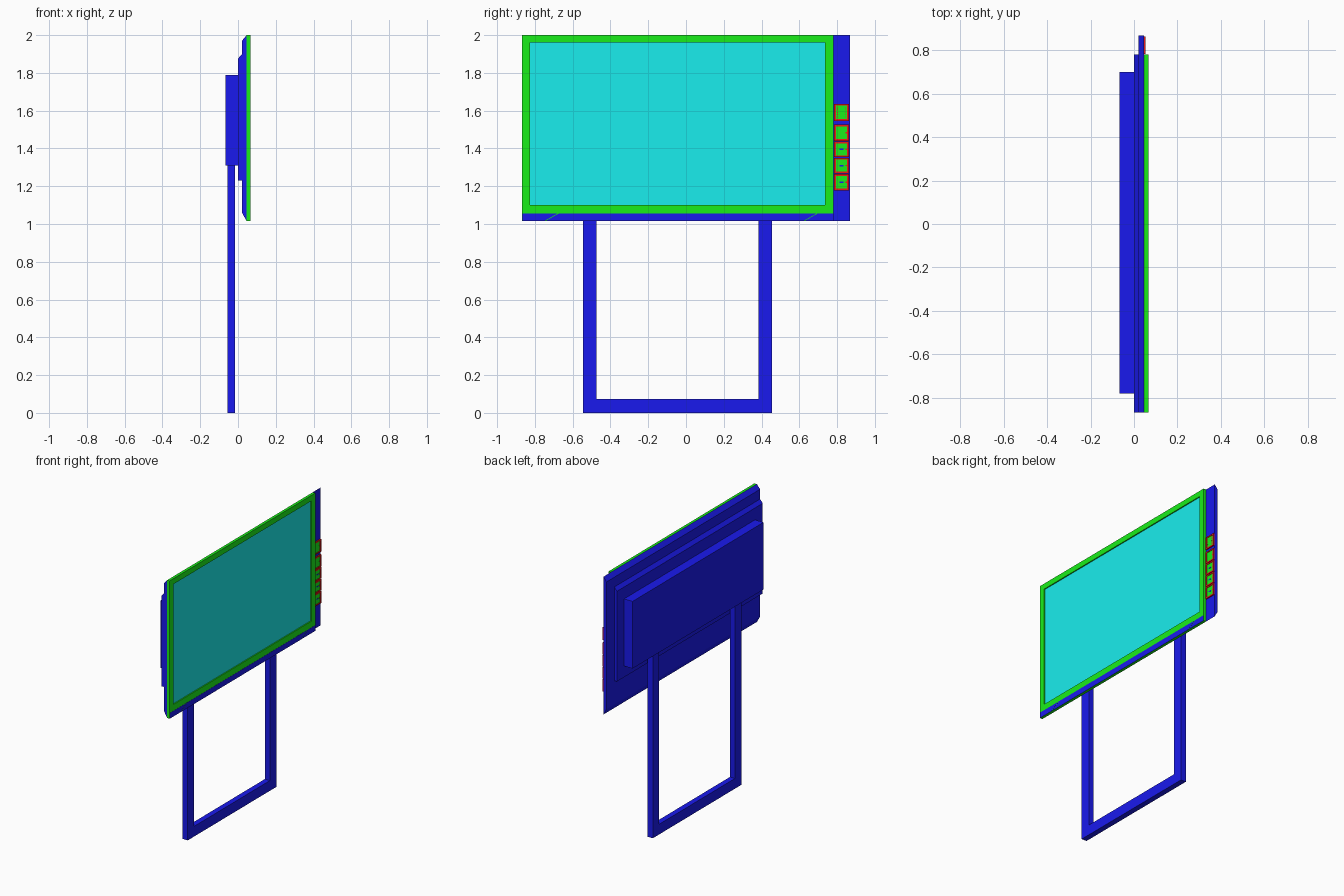
import bpy, bmesh

if "Cube" in bpy.data.objects:
    bpy.data.objects.remove(bpy.data.objects["Cube"])


def material(name, rgb):
    m = bpy.data.materials.new(name)
    m.diffuse_color = (*rgb, 1)
    m.use_nodes = True
    m.node_tree.nodes["Principled BSDF"].inputs["Base Color"].default_value = m.diffuse_color
    return m


BLUE = material("blue", (0.01, 0.01, 0.85))
GREEN = material("green", (0.01, 0.85, 0.01))
CYAN = material("cyan", (0.01, 0.85, 0.85))
RED = material("red", (0.85, 0.01, 0.01))


def finish(bm, name, mat):
    bmesh.ops.recalc_face_normals(bm, faces=bm.faces)
    me = bpy.data.meshes.new(name)
    bm.to_mesh(me)
    bm.free()
    ob = bpy.data.objects.new(name, me)
    bpy.context.collection.objects.link(ob)
    me.materials.append(mat)
    return ob


def prism(name, pts, a, b, axis, mat):
    """Extrude a profile: axis 'x' takes (y, z) points, axis 'y' takes (x, z)."""
    bm = bmesh.new()
    place = (lambda p, d: (d, p[0], p[1])) if axis == 'x' else (lambda p, d: (p[0], d, p[1]))
    face = bm.faces.new([bm.verts.new(place(p, a)) for p in pts])
    ext = bmesh.ops.extrude_face_region(bm, geom=[face])
    move = (b - a, 0, 0) if axis == 'x' else (0, b - a, 0)
    verts = [g for g in ext["geom"] if isinstance(g, bmesh.types.BMVert)]
    bmesh.ops.translate(bm, verts=verts, vec=move)
    return finish(bm, name, mat)


def rect(y0, y1, z0, z1):
    return [(y0, z0), (y1, z0), (y1, z1), (y0, z1)]


def box(name, x, y, z, mat):
    return prism(name, rect(*y, *z), x[0], x[1], 'x', mat)


def frame(name, x, outer, inner, mat):
    """Rectangular ring facing +x."""
    bm = bmesh.new()
    loops = [[bm.verts.new((d, *p)) for p in rect(*r)]
             for d, r in ((x[0], outer), (x[1], outer), (x[1], inner), (x[0], inner))]
    for k in range(4):
        p, q = loops[k], loops[(k + 1) % 4]
        for i in range(4):
            j = (i + 1) % 4
            bm.faces.new((p[i], p[j], q[j], q[i]))
    return finish(bm, name, mat)


# U-shaped stand, with its uprights running up into the rear housing
prism("stand", [(-0.545, 0), (0.455, 0), (0.455, 1.35), (0.383, 1.35), (0.383, 0.073),
                (-0.473, 0.073), (-0.473, 1.35), (-0.545, 1.35)], -0.056, -0.016, 'x', BLUE)

# Stepped rear casing
box("rear_housing", (-0.067, 0.0), (-0.78, 0.70), (1.31, 1.79), BLUE)
prism("middle_casing", [(0, 1.23), (0.021, 1.23), (0.021, 1.90), (0, 1.875)],
      -0.867, 0.78, 'y', BLUE)
prism("main_casing", [(0.021, 1.06), (0.046, 1.015), (0.046, 2.0), (0.021, 1.97)],
      -0.867, 0.867, 'y', BLUE)

# Screen surround, recessed screen and lower trim
frame("bezel", (0.046, 0.066), (-0.867, 0.78, 1.015, 2.0),
      (-0.825, 0.737, 1.10, 1.96), GREEN)
box("screen", (0.046, 0.058), (-0.825, 0.737), (1.10, 1.96), CYAN)
prism("lower_trim_centre", [(-0.745, 1.015), (0.62, 1.015), (0.69, 1.055), (-0.675, 1.055)],
      0.066, 0.067, 'x', BLUE)
prism("lower_trim_left", [(-0.865, 1.015), (-0.751, 1.015), (-0.681, 1.055), (-0.865, 1.055)],
      0.066, 0.067, 'x', BLUE)
prism("lower_trim_right", [(0.626, 1.015), (0.78, 1.015), (0.78, 1.055), (0.696, 1.055)],
      0.066, 0.067, 'x', BLUE)

# Side control buttons: red rims, green pads, small raised marks
for i, (z0, z1) in enumerate([(1.178, 1.264), (1.268, 1.350), (1.354, 1.436),
                              (1.440, 1.526), (1.546, 1.636)]):
    frame(f"button_rim_{i}", (0.046, 0.054), (0.783, 0.864, z0, z1),
          (0.794, 0.853, z0 + 0.009, z1 - 0.009), RED)
    box(f"button_pad_{i}", (0.046, 0.051), (0.794, 0.853), (z0 + 0.009, z1 - 0.009), GREEN)
    zc = (z0 + z1) / 2
    if i < 3:
        box(f"button_mark_{i}", (0.051, 0.052), (0.813, 0.835), (zc - 0.004, zc + 0.004), BLUE)
    if i < 4:
        box(f"button_dot_{i}", (0.051, 0.052), (0.845, 0.853), (zc - 0.003, zc + 0.003), RED)
    else:
        for side, y in (("left", 0.802), ("right", 0.843)):
            for k in range(5):
                z = zc + (k - 2) * 0.012
                box(f"port_dot_{side}_{k}", (0.051, 0.052), (y - 0.002, y + 0.002),
                    (z - 0.003, z + 0.003), RED)
